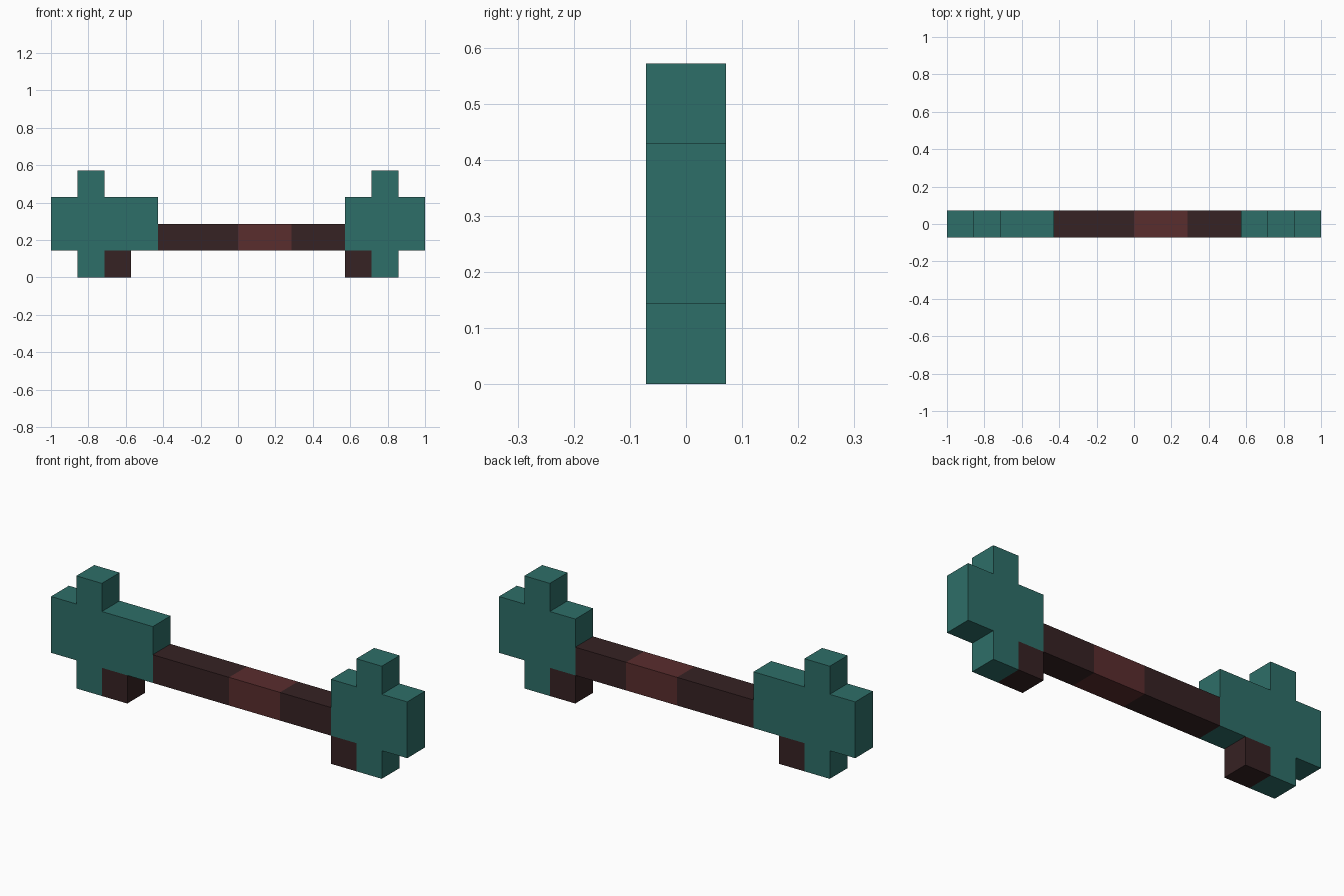
import bpy
import bmesh

cube = bpy.data.objects.get("Cube")
if cube:
    bpy.data.objects.remove(cube, do_unlink=True)

U = 1 / 7  # one block


def make_material(name, rgb):
    mat = bpy.data.materials.new(name)
    mat.use_nodes = True
    color = (*rgb, 1)
    mat.diffuse_color = color
    mat.node_tree.nodes["Principled BSDF"].inputs["Base Color"].default_value = color
    return mat


teal = make_material("teal", (0.027, 0.156, 0.138))
dark_brown = make_material("dark brown", (0.037, 0.016, 0.017))
red_brown = make_material("red brown", (0.102, 0.026, 0.027))


def extrude_profile(name, outline, mat):
    """Solid one block deep from an outline of (x, z) block coordinates."""
    bm = bmesh.new()
    face = bm.faces.new([bm.verts.new((x * U, -U / 2, z * U)) for x, z in outline])
    result = bmesh.ops.extrude_face_region(bm, geom=[face])
    moved = [v for v in result["geom"] if isinstance(v, bmesh.types.BMVert)]
    bmesh.ops.translate(bm, verts=moved, vec=(0, U, 0))
    bmesh.ops.recalc_face_normals(bm, faces=bm.faces)
    mesh = bpy.data.meshes.new(name)
    bm.to_mesh(mesh)
    bm.free()
    mesh.materials.append(mat)
    obj = bpy.data.objects.new(name, mesh)
    bpy.context.collection.objects.link(obj)
    return obj


def block(name, x0, x1, z0, z1, mat):
    return extrude_profile(name, [(x0, z0), (x1, z0), (x1, z1), (x0, z1)], mat)


# Cross-shaped heads; the right one reaches further inward
for side, sign, inner in (("left", 1, 4), ("right", -1, 3)):
    cross = [(5, 0), (6, 0), (6, 1), (7, 1), (7, 3), (6, 3),
             (6, 4), (5, 4), (5, 3), (inner, 3), (inner, 1), (5, 1)]
    extrude_profile(side + "_head", [(sign * x, z) for x, z in cross], teal)
    # Small block tucked under the head
    block(side + "_lower_block", sign * 4, sign * 5, 0, 1, dark_brown)

# Handle with a lighter grip
block("right_shaft", -3, 0, 1, 2, dark_brown)
block("grip", 0, 2, 1, 2, red_brown)
block("left_shaft", 2, 4, 1, 2, dark_brown)
